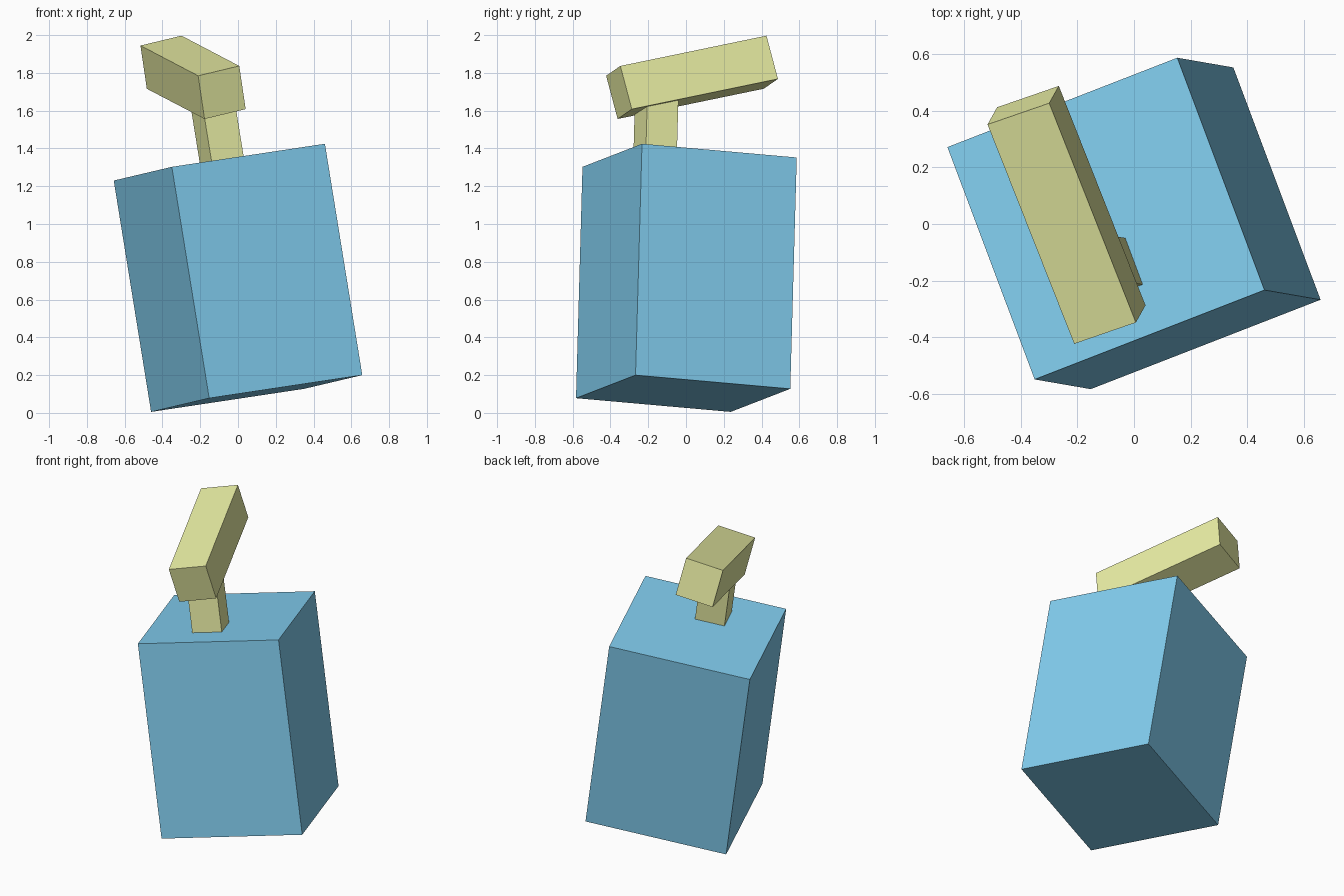
import bpy
from mathutils import Vector, Matrix

if "Cube" in bpy.data.objects:
    bpy.data.objects.remove(bpy.data.objects["Cube"])


def material(name, color):
    m = bpy.data.materials.new(name)
    m.diffuse_color = (*color, 1)
    m.use_nodes = True
    m.node_tree.nodes["Principled BSDF"].inputs["Base Color"].default_value = m.diffuse_color
    return m


def frame(x_dir, y_dir):
    # Orthonormal rotation from an x direction and an approximate y direction
    x = Vector(x_dir).normalized()
    z = x.cross(Vector(y_dir)).normalized()
    y = z.cross(x)
    return Matrix((x, y, z)).transposed()


def box(name, center, size, rot, mat):
    bpy.ops.mesh.primitive_cube_add(size=1)
    ob = bpy.context.object
    ob.name = name
    ob.matrix_world = Matrix.LocRotScale(Vector(center), rot.to_quaternion(), Vector(size))
    ob.data.materials.append(mat)
    return ob


blue = material("blue", (0.22, 0.61, 0.86))
yellow = material("yellow", (0.81, 0.85, 0.37))

# Tilted body block
body_rot = frame((0.81, 0.315, 0.122), (-0.31, 0.82, -0.073))
body_center = Vector((0, 0.002, 0.715))
body_size = Vector((0.878, 0.878, 1.241))
box("body", body_center, body_size, body_rot, blue)

# Neck post standing on the body top, slightly sunk in and reaching into the head
neck_center = Vector((-0.087, -0.164, 1.345)) + body_rot @ Vector((0, 0, 0.15))
box("neck", neck_center, (0.184, 0.176, 0.34), body_rot, yellow)

# Long head bar, pitched upward towards the back
head_rot = frame((0.217, 0.075, 0.052), (-0.302, 0.775, 0.161))
head_size = Vector((0.236, 0.847, 0.239))
head_center = Vector((-0.177, -0.362, 1.556)) + head_rot @ (head_size / 2)
box("head", head_center, head_size, head_rot, yellow)
